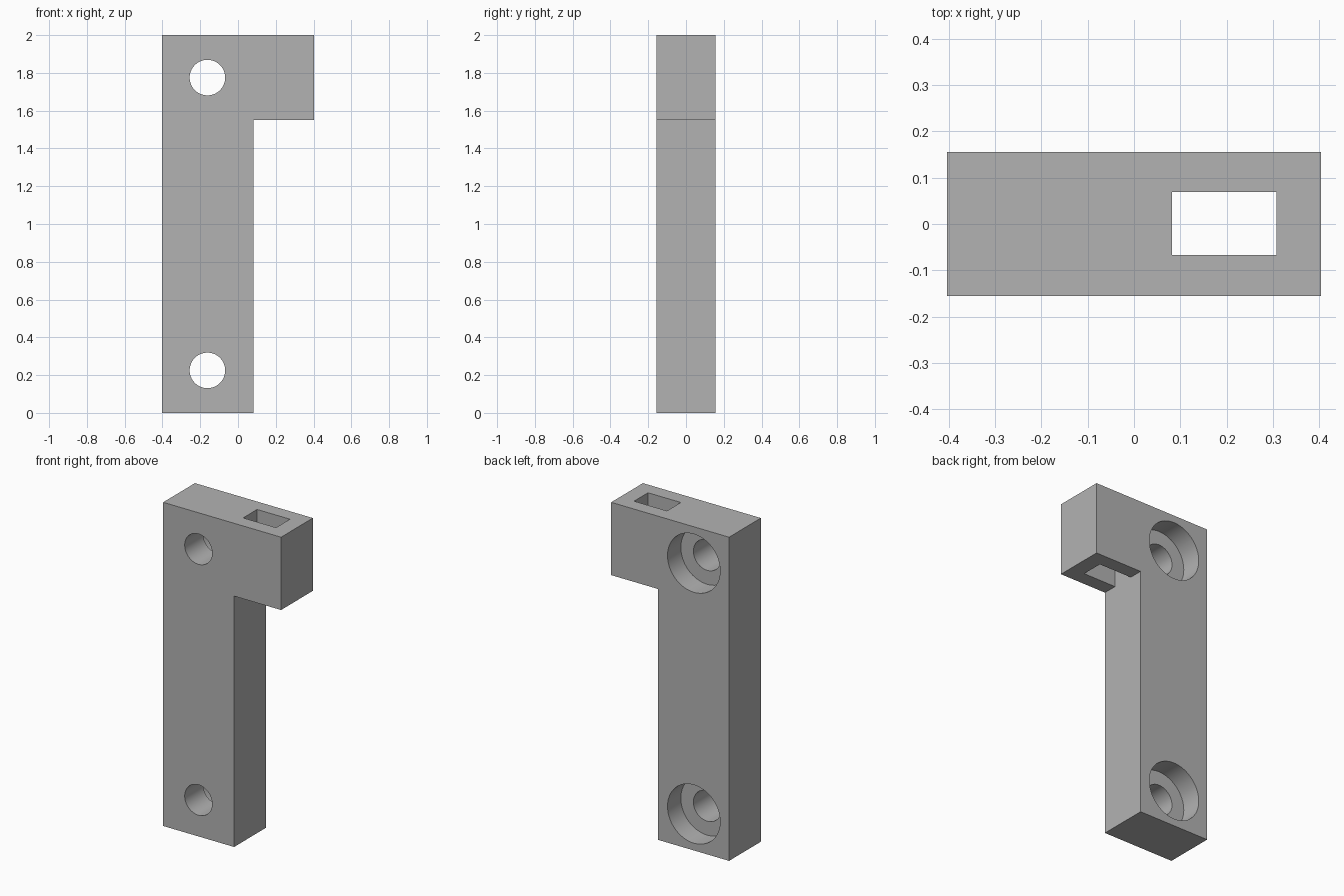
import bpy
import bmesh
from math import radians
from mathutils import Matrix, Vector

cube = bpy.data.objects.get("Cube")
if cube:
    bpy.data.objects.remove(cube, do_unlink=True)

HALF_W, HALF_D, HEIGHT = 0.403, 0.155, 2.0
POST_X, HEAD_Z = 0.082, 1.55      # inner side of the post, underside of the head
HOLE_X, HOLE_R, BORE_R, BORE_DEPTH = -0.162, 0.094, 0.18, 0.13

grey = bpy.data.materials.new("plain grey")
grey.use_nodes = True
grey.diffuse_color = (0.45, 0.45, 0.45, 1)
grey.node_tree.nodes["Principled BSDF"].inputs["Base Color"].default_value = grey.diffuse_color


def add_object(name, bm):
    bmesh.ops.recalc_face_normals(bm, faces=bm.faces)
    mesh = bpy.data.meshes.new(name)
    bm.to_mesh(mesh)
    bm.free()
    mesh.materials.append(grey)
    obj = bpy.data.objects.new(name, mesh)
    bpy.context.collection.objects.link(obj)
    return obj


def box_cutter(name, low, high):
    low, high = Vector(low), Vector(high)
    bm = bmesh.new()
    place = Matrix.Translation((low + high) / 2) @ Matrix.Diagonal((*(high - low), 1))
    bmesh.ops.create_cube(bm, size=1, matrix=place)
    return add_object(name, bm)


def round_cutter(name, z, radius, y0, y1):
    bm = bmesh.new()
    place = Matrix.Translation((HOLE_X, (y0 + y1) / 2, z)) @ Matrix.Rotation(radians(90), 4, "X")
    bmesh.ops.create_cone(bm, cap_ends=True, segments=64, radius1=radius,
                          radius2=radius, depth=y1 - y0, matrix=place)
    return add_object(name, bm)


# Bracket body: L-shaped outline pushed through its thickness
outline = [(-HALF_W, 0), (POST_X, 0), (POST_X, HEAD_Z), (HALF_W, HEAD_Z),
           (HALF_W, HEIGHT), (-HALF_W, HEIGHT)]
bm = bmesh.new()
face = bm.faces.new([bm.verts.new((x, -HALF_D, z)) for x, z in outline])
extruded = bmesh.ops.extrude_face_region(bm, geom=[face])["geom"]
bmesh.ops.translate(bm, vec=(0, 2 * HALF_D, 0),
                    verts=[v for v in extruded if isinstance(v, bmesh.types.BMVert)])
bracket = add_object("bracket", bm)

# Slot down through the head, flush with the side of the post
cutters = [box_cutter("slot_cutter", (POST_X, -0.067, HEAD_Z - 0.1), (0.307, 0.069, HEIGHT + 0.1))]

# Screw holes, counterbored from the back
for label, z in (("lower", 0.225), ("upper", 1.775)):
    cutters.append(round_cutter(label + "_hole_cutter", z, HOLE_R, -HALF_D - 0.1, HALF_D + 0.1))
    cutters.append(round_cutter(label + "_bore_cutter", z, BORE_R, HALF_D - BORE_DEPTH, HALF_D + 0.1))

bpy.ops.object.select_all(action="DESELECT")
bracket.select_set(True)
bpy.context.view_layer.objects.active = bracket
for cutter in cutters:
    mod = bracket.modifiers.new(cutter.name, "BOOLEAN")
    mod.operation = "DIFFERENCE"
    mod.solver = "EXACT"
    mod.object = cutter
    bpy.ops.object.modifier_apply(modifier=mod.name)
    bpy.data.objects.remove(cutter, do_unlink=True)

# Smooth bore walls, sharp edges elsewhere
bpy.ops.object.shade_smooth_by_angle(angle=radians(30))
